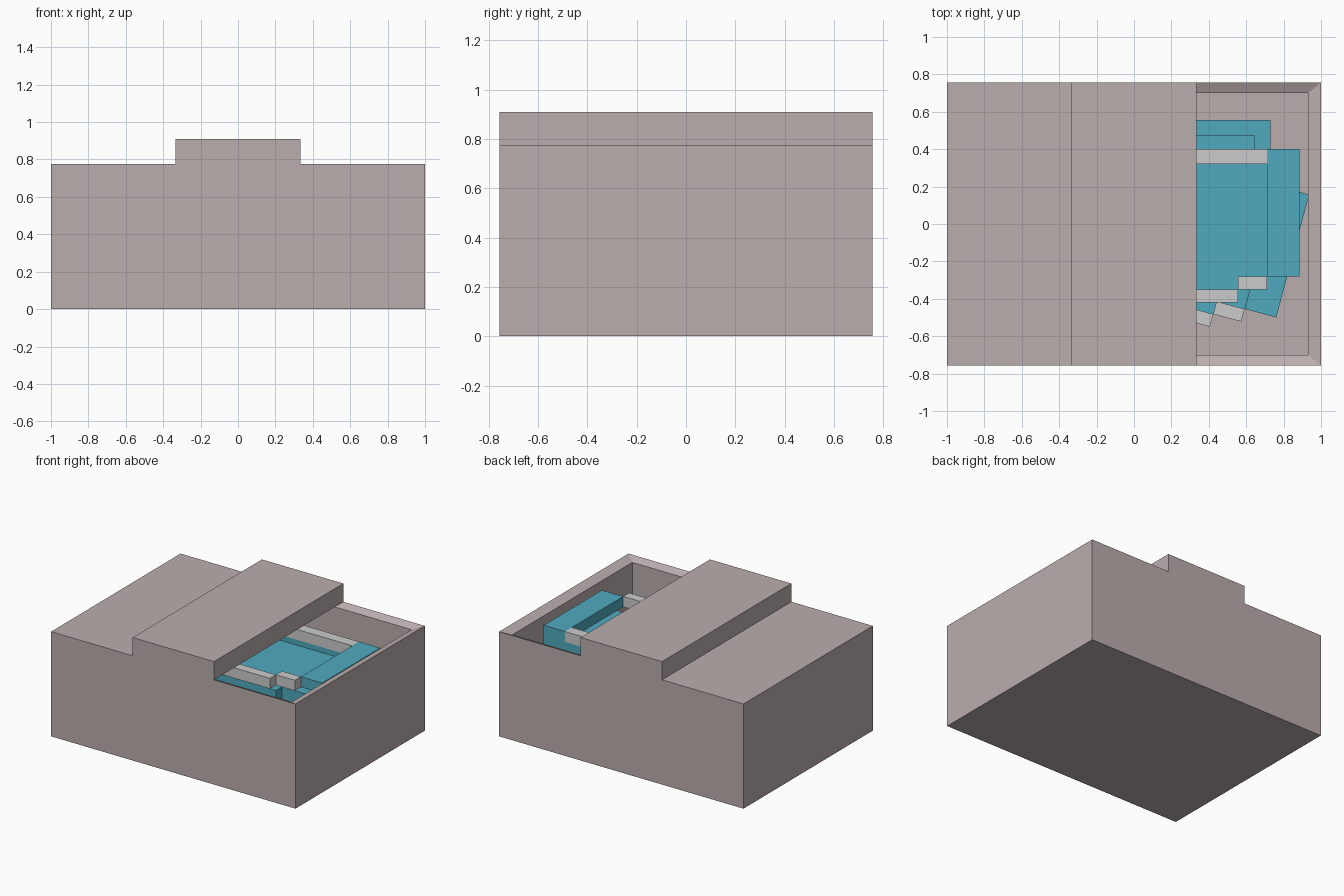
import bpy, bmesh, math
from mathutils import Matrix

if "Cube" in bpy.data.objects:
    bpy.data.objects.remove(bpy.data.objects["Cube"])


def material(name, rgb):
    m = bpy.data.materials.new(name)
    m.diffuse_color = (*rgb, 1)
    m.use_nodes = True
    m.node_tree.nodes["Principled BSDF"].inputs["Base Color"].default_value = m.diffuse_color
    return m


MAUVE = material("mauve", (0.50, 0.42, 0.42))
BLUE = material("blue", (0.08, 0.40, 0.52))


def finish(name, bm, mat):
    bmesh.ops.recalc_face_normals(bm, faces=bm.faces)
    me = bpy.data.meshes.new(name)
    bm.to_mesh(me)
    bm.free()
    ob = bpy.data.objects.new(name, me)
    bpy.context.collection.objects.link(ob)
    if mat:
        me.materials.append(mat)
    return ob


def block(name, x, y, z, mat=None, place=Matrix()):
    bm = bmesh.new()
    size = [b - a for a, b in (x, y, z)]
    mid = [(a + b) / 2 for a, b in (x, y, z)]
    bmesh.ops.create_cube(bm, size=1, matrix=place @ Matrix.Translation(mid) @ Matrix.Diagonal((*size, 1)))
    return finish(name, bm, mat)


# Open crate: rings from outer bottom, over the bevelled rim, to the inner floor
bm = bmesh.new()
rings = []
for hx, hy, z in [(1, .756, 0), (1, .756, .775), (.93, .70, .75), (.93, .70, .07)]:
    rings.append([bm.verts.new((sx * hx, sy * hy, z)) for sx, sy in ((-1, -1), (1, -1), (1, 1), (-1, 1))])
for a, b in zip(rings, rings[1:]):
    for i in range(4):
        j = (i + 1) % 4
        bm.faces.new((a[i], a[j], b[j], b[i]))
bm.faces.new(rings[0])
bm.faces.new(rings[-1])
finish("crate", bm, MAUVE)

# Lid: flat left panel and raised middle panel, one stepped profile swept along y
profile = [(-1, .775), (-.333, .775), (-.333, .91), (.333, .91), (.333, .775),
           (-.31, .775), (-.31, .75), (-.93, .75)]
bm = bmesh.new()
face = bm.faces.new([bm.verts.new((x, -.756, z)) for x, z in profile])
ext = bmesh.ops.extrude_face_region(bm, geom=[face])
bmesh.ops.translate(bm, vec=(0, 1.512, 0), verts=[v for v in ext["geom"] if isinstance(v, bmesh.types.BMVert)])
finish("lid", bm, MAUVE)


# Long tool lying in the crate: blue body and end block with grey rails
def tool(tag, place):
    block(tag + "_body", (-.80, .80), (-.28, .32), (.50, .60), BLUE, place)
    block(tag + "_side_plate", (-.80, .555), (-.35, -.28), (.50, .60), BLUE, place)
    block(tag + "_back_plate", (-.80, .80), (.32, .40), (.50, .64), BLUE, place)
    block(tag + "_end_top", (.71, .885), (-.28, .40), (.64, .717), BLUE, place)
    block(tag + "_end_plate", (.80, .885), (-.28, .40), (.50, .64), BLUE, place)
    block(tag + "_back_rail", (-.80, .71), (.32, .40), (.64, .717), None, place)
    block(tag + "_front_rail", (-.80, .555), (-.42, -.35), (.64, .717), None, place)
    block(tag + "_rail_end", (.555, .71), (-.35, -.28), (.64, .717), None, place)


tool("upper_tool", Matrix())
tool("lower_tool", Matrix.Translation((-.022, 0, -.22)) @ Matrix.Rotation(math.radians(-15), 4, "Z"))

# Stepped blue case at the back
block("back_case", (-.73, .73), (.20, .555), (.07, .42), BLUE)
block("back_case_top", (-.645, .645), (.20, .475), (.42, .49), BLUE)
